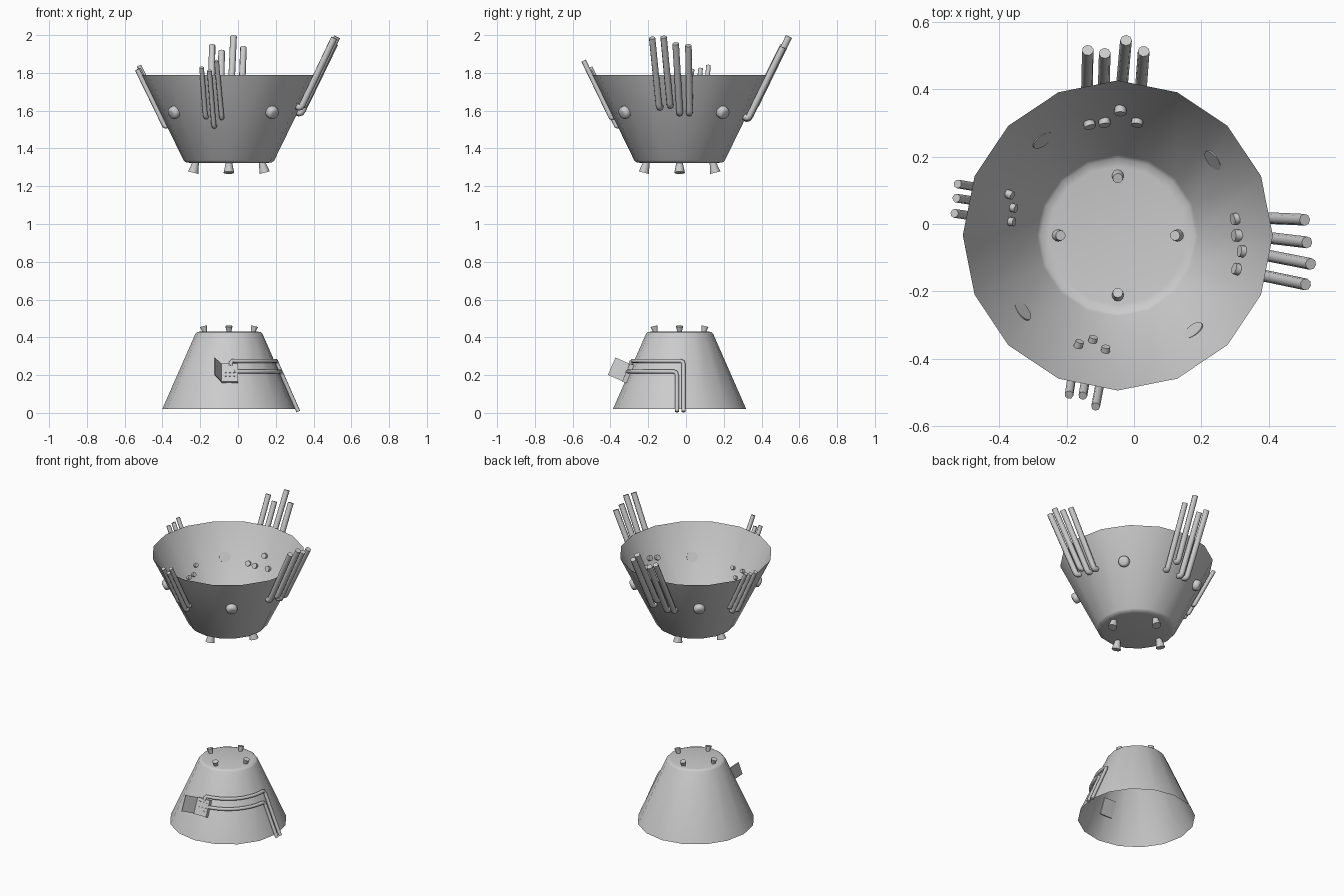
import bpy
import bmesh
from math import cos, sin, pi, radians
from mathutils import Vector, Matrix

cube = bpy.data.objects.get("Cube")
if cube:
    bpy.data.objects.remove(cube, do_unlink=True)

AXIS = Vector((-0.048, -0.034, 0))


def material(name, value):
    mat = bpy.data.materials.new(name)
    mat.use_nodes = True
    colour = (value, value, value, 1)
    mat.diffuse_color = colour
    mat.node_tree.nodes["Principled BSDF"].inputs["Base Color"].default_value = colour
    return mat


GREY = material("plain grey", 0.6)


def polar(angle, r, z):
    a = radians(angle)
    return AXIS + Vector((r * cos(a), r * sin(a), z))


def upper_r(z):
    return 0.24 + (z - 1.335) * 0.485


def lower_r(z):
    return 0.353 - (z - 0.02) * 0.44


def finish(obj, angle=50):
    obj.data.materials.append(GREY)
    bpy.ops.object.select_all(action="DESELECT")
    obj.select_set(True)
    bpy.context.view_layer.objects.active = obj
    if obj.type == "CURVE":
        bpy.ops.object.convert(target="MESH")
        obj = bpy.context.object
    bpy.ops.object.shade_smooth_by_angle(angle=radians(angle))


def lathe(name, profile, sides, matrix, cap_start=False, cap_end=True):
    """Turn (radius, height) points into a round part."""
    bm = bmesh.new()
    rings = [[bm.verts.new((r * cos(2 * pi * i / sides), r * sin(2 * pi * i / sides), z))
              for i in range(sides)] for r, z in profile]
    for a, b in zip(rings, rings[1:]):
        for i in range(sides):
            j = (i + 1) % sides
            bm.faces.new((a[i], a[j], b[j], b[i]))
    if cap_start:
        bm.faces.new(rings[0][::-1])
    if cap_end:
        bm.faces.new(rings[-1])
    bm.normal_update()
    me = bpy.data.meshes.new(name)
    bm.to_mesh(me)
    bm.free()
    obj = bpy.data.objects.new(name, me)
    bpy.context.collection.objects.link(obj)
    obj.matrix_world = matrix
    finish(obj)


def aim(origin, direction):
    return Matrix.Translation(origin) @ direction.to_track_quat("Z", "Y").to_matrix().to_4x4()


def tube(name, points, radius):
    curve = bpy.data.curves.new(name, "CURVE")
    curve.dimensions = "3D"
    curve.bevel_depth = radius
    curve.bevel_resolution = 2
    curve.use_fill_caps = True
    spline = curve.splines.new("POLY")
    spline.points.add(len(points) - 1)
    for p, co in zip(spline.points, points):
        p.co = (*co, 1)
    obj = bpy.data.objects.new(name, curve)
    bpy.context.collection.objects.link(obj)
    finish(obj)


def box(name, size, matrix):
    bm = bmesh.new()
    bmesh.ops.create_cube(bm, size=1, matrix=matrix @ Matrix.Diagonal((*size, 1)))
    me = bpy.data.meshes.new(name)
    bm.to_mesh(me)
    bm.free()
    obj = bpy.data.objects.new(name, me)
    bpy.context.collection.objects.link(obj)
    finish(obj, 30)


# Two open shells: a bowl above and a cone below
place = Matrix.Translation(AXIS)
flip = Matrix.Rotation(pi, 4, "X")
lathe("upper_bowl", [(0.46, -1.788), (0.24, -1.337), (0.229, -1.327), (0.205, -1.323)],
      16, place @ flip)
lathe("lower_cone", [(0.353, 0.02), (0.178, 0.418), (0.17, 0.427), (0.155, 0.43)], 16, place)

# Flared nozzles under the bowl and on top of the cone
for k in range(4):
    a = 90 * k
    lathe("bowl_nozzle", [(0.015, -0.03), (0.018, 0), (0.028, 0.05)], 12,
          aim(polar(a, 0.177, 1.32), polar(a, 0.25, -1) - AXIS), True)
    lathe("cone_nozzle", [(0.011, -0.02), (0.012, 0), (0.019, 0.03)], 12,
          aim(polar(a, 0.128, 0.43), polar(a, 0.25, 1) - AXIS), True)

# Round studs through the bowl wall
for k in range(4):
    a = 38.3 + 90 * k
    lathe("bowl_stud", [(0.034, -0.008), (0.034, 0.012), (0.029, 0.024), (0.018, 0.028)], 16,
          aim(polar(a, upper_r(1.593), 1.593), polar(a, 1, -0.485) - AXIS), True)

# Pipes up the outside of the bowl: foot angle, tip angle, foot height, tip height
LONG = [(8, 4.8, 1.59, 1.945), (0, -2.1, 1.59, 1.955), (-7.3, -8.4, 1.63, 1.99),
        (-15.8, -14.6, 1.62, 1.985),
        (104.3, 99.2, 1.565, 1.945), (96.7, 94.1, 1.56, 1.915), (88.8, 87.6, 1.625, 1.992),
        (80.3, 82, 1.565, 1.935)]
SHORT = [(159.3, 162.2, 1.57, 1.838), (165.2, 167, 1.525, 1.822), (172.6, 172.3, 1.52, 1.817),
         (250.3, 253, 1.57, 1.828), (256.6, 257.7, 1.52, 1.812), (263.9, 262.6, 1.565, 1.864)]
for name, pipes, radius in (("long_pipe", LONG, 0.0175), ("short_pipe", SHORT, 0.013)):
    for foot, tip, z0, z1 in pipes:
        r0, off = upper_r(z0), radius * 1.2
        tube(name, [polar(foot, r0 - 0.02, z0 + 0.01),
                    polar(foot, r0 + off * 0.4, z0 - 0.003),
                    polar(foot, r0 + off * 0.9, z0),
                    polar(foot, r0 + off * 1.25, z0 + 0.012),
                    polar(tip, upper_r(z1) + off, z1)], radius)

# Wall cabinet with an open door on the front of the cone
tilt = Matrix.Rotation(-0.415, 4, "X")
cabinet = Matrix.Translation((-0.043, -0.304, 0.208)) @ tilt
box("cabinet", (0.088, 0.03, 0.104), cabinet)
hinge = cabinet @ Matrix.Translation((-0.044, -0.008, 0)) @ Matrix.Rotation(radians(-113), 4, "Z")
box("cabinet_door", (0.096, 0.005, 0.1), hinge @ Matrix.Translation((0.048, 0, 0)))
for row, z in enumerate((0.03, 0, -0.02)):
    for x in (-0.022, 0, 0.022):
        box("cabinet_switch", (0.012 - 0.002 * row, 0.004, 0.005),
            cabinet @ Matrix.Translation((x, -0.016, z)))


# Two conduits around the cone and down to the ground
def conduit(name, start, first, last, z):
    def on_wall(angle, height):
        return polar(angle, lower_r(height) + 0.009, height)
    path = list(start)
    path += [on_wall(first + (last - 4 - first) * i / 12, z) for i in range(13)]
    side = polar(last, lower_r(z), z).y
    path.append(on_wall(last - 1, z - 0.005))
    for h in (z - 0.02, 0.007):
        r = lower_r(h) + 0.009
        path.append(Vector((AXIS.x + (r * r - (side - AXIS.y) ** 2) ** 0.5, side, h)))
    tube(name, path, 0.011)


conduit("upper_conduit", [Vector((-0.038, -0.295, 0.25)), Vector((-0.037, -0.291, 0.268))],
        -86, 5, 0.275)
conduit("lower_conduit", [Vector((-0.02, -0.31, 0.217))], -80, -3, 0.219)
